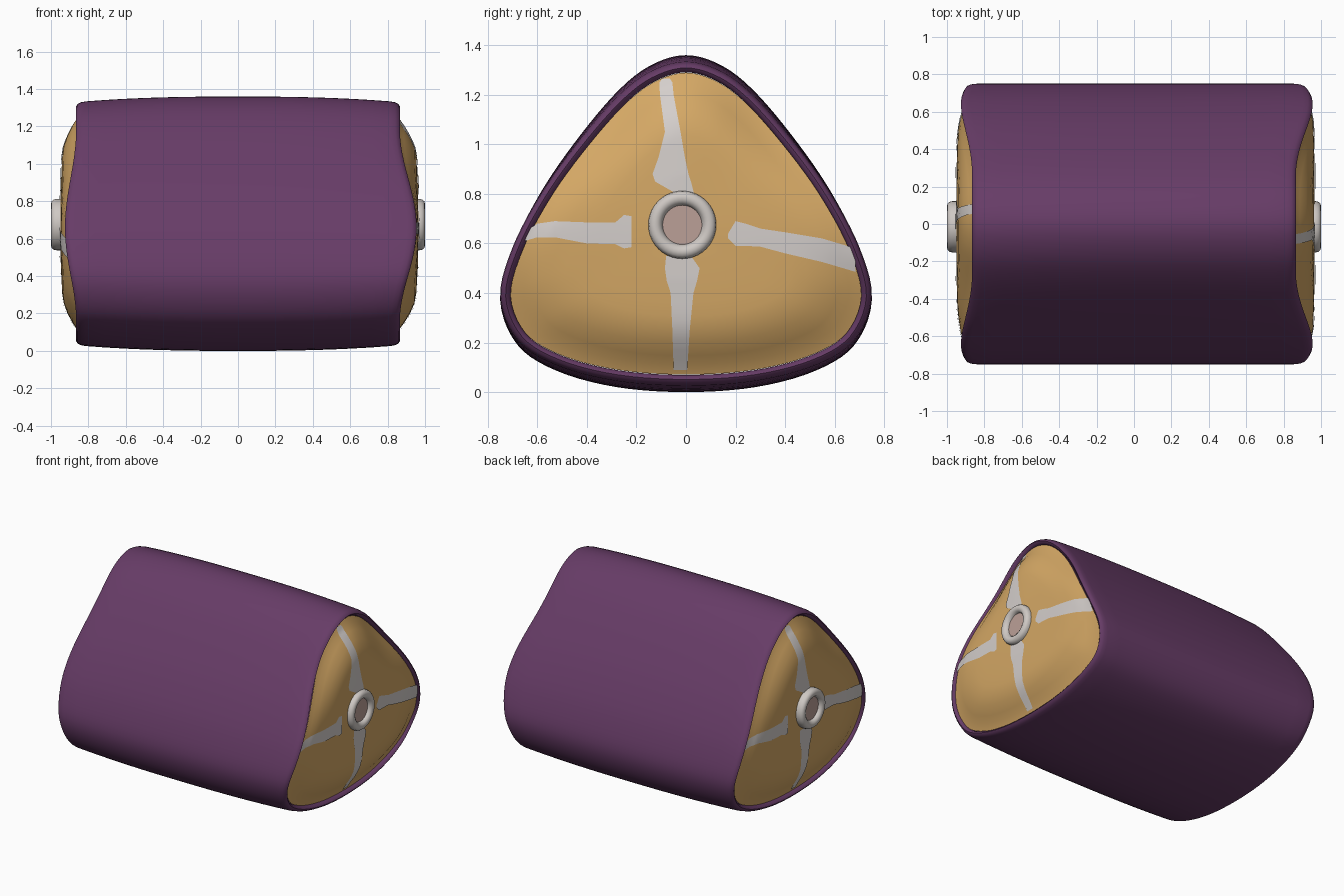
import bpy, bmesh, math
from mathutils import Vector

if "Cube" in bpy.data.objects:
    bpy.data.objects.remove(bpy.data.objects["Cube"])

ZC = 0.68
END = {1: (0.09, 0.965), -1: (0.06, 0.95)}   # rim bulge and cap apex of each end


def material(name, rgb):
    m = bpy.data.materials.new(name)
    m.diffuse_color = (*rgb, 1)
    m.use_nodes = True
    m.node_tree.nodes["Principled BSDF"].inputs["Base Color"].default_value = m.diffuse_color
    return m


PURPLE = material("purple_skin", (0.135, 0.045, 0.135))
TAN = material("tan_meat", (0.66, 0.39, 0.13))
FAT = material("white_fat", (0.66, 0.62, 0.60))
BONE = material("bone_white", (0.62, 0.58, 0.55))
PINK = material("pink_marrow", (0.50, 0.35, 0.31))


def loft(name, rows, mat, closed=True, facing=0, angle=50):
    """Skin rows of points into a mesh; facing forces normals toward +x or -x."""
    bm = bmesh.new()
    grid = [[bm.verts.new(p) for p in row] for row in rows]
    n = len(rows[0])
    for a, b in zip(grid, grid[1:]):
        for i in range(n if closed else n - 1):
            j = (i + 1) % n
            bm.faces.new((a[i], a[j], b[j], b[i]))
    bmesh.ops.remove_doubles(bm, verts=bm.verts, dist=1e-5)
    bmesh.ops.recalc_face_normals(bm, faces=bm.faces)
    bm.normal_update()
    if facing and sum(f.normal.x * f.calc_area() for f in bm.faces) * facing < 0:
        bmesh.ops.reverse_faces(bm, faces=bm.faces)
    me = bpy.data.meshes.new(name)
    bm.to_mesh(me)
    bm.free()
    me.materials.append(mat)
    ob = bpy.data.objects.new(name, me)
    bpy.context.collection.objects.link(ob)
    bpy.ops.object.select_all(action='DESELECT')
    bpy.context.view_layer.objects.active = ob
    ob.select_set(True)
    bpy.ops.object.shade_smooth_by_angle(angle=math.radians(angle))
    return ob


# Rounded triangular outline (y, z), closed Catmull-Rom through a mirrored half
half = [(0, 1.36), (0.15, 1.315), (0.29, 1.2), (0.455, 1.0), (0.59, 0.8), (0.70, 0.58),
        (0.75, 0.37), (0.68, 0.19), (0.52, 0.085), (0.28, 0.02), (0, 0)]
ctrl = [Vector(p) for p in half + [(-y, z) for y, z in half[-2:0:-1]]]
outline = []
for i in range(len(ctrl)):
    p0, p1, p2, p3 = (ctrl[(i + k) % len(ctrl)] for k in (-1, 0, 1, 2))
    for k in range(5):
        t = k / 5
        outline.append(0.5 * (2 * p1 + (p2 - p0) * t + (2 * p0 - 5 * p1 + 4 * p2 - p3) * t * t
                              + (3 * p1 - p0 - 3 * p2 + p3) * t ** 3))
N = len(outline)


def inset(i, d):
    t = (outline[(i + 1) % N] - outline[i - 1]).normalized()
    return outline[i] + Vector((t.y, -t.x)) * d      # clockwise outline: inward


def rim(z, s):
    u = min(1, abs(z - 0.67) / 0.56)
    return 0.865 + END[s][0] * (0.5 + 0.5 * math.cos(math.pi * u))


def barrel(z, x):
    return ZC + (z - ZC) * (1 - 0.045 * min(1, abs(x) / 0.87) ** 2.5)


# Skin sleeve with a rolled lip at both ends
LIP = [(0, -0.05), (0.003, -0.025), (0.01, -0.008), (0.022, 0), (0.034, -0.008),
       (0.043, -0.025), (0.046, -0.09)]


def skin_row(s, d, dx, f=1):
    row = []
    for i in range(N):
        x = s * f * (rim(outline[i].y, s) + dx)
        p = inset(i, d)
        row.append((x, p.x, barrel(p.y, x)))
    return row


rows = [skin_row(-1, d, dx) for d, dx in reversed(LIP)]
rows += [skin_row(1 if k > 0 else -1, 0, -0.05, abs(k) / 8) for k in range(-7, 8)]
rows += [skin_row(1, d, dx) for d, dx in LIP]
loft("skin_sleeve", rows, PURPLE)

# Domed meat cap: height along x by fraction of the way to the rim
inner = [Vector((p.x, barrel(p.y, 0.9))) for p in (inset(i, 0.042) for i in range(N))]
MID = Vector((0, 0.66))
DOME = [(0, 1), (0.35, 0.97), (0.6, 0.88), (0.69, 0.78), (0.78, 0.55), (0.87, 0.22),
        (0.93, 0.0), (1.0, -0.12)]


def dome(r):
    for (a, ga), (b, gb) in zip(DOME, DOME[1:]):
        if r <= b:
            return ga + (gb - ga) * (r - a) / (b - a)
    return DOME[-1][1]


def cap_x(r, z_edge, s):
    e = rim(z_edge, s)
    return e + (END[s][1] - e) * dome(r) - 0.012 * max(0, (r - 0.87) / 0.13)


def cap_point(y, z, s, lift):
    """Project a (y, z) position on to the cap."""
    v = Vector((y, z)) - MID
    for i in range(N):
        a, b = inner[i] - MID, inner[(i + 1) % N] - MID
        ca, cb = a.x * v.y - a.y * v.x, b.x * v.y - b.y * v.x
        if ca <= 0 <= cb or cb <= 0 <= ca:
            t = ca / (ca - cb) if ca != cb else 0
            e = a.lerp(b, t)
            if e.dot(v) > 0:
                r = min(1, v.length / e.length)
                return (s * (cap_x(r, e.y + MID.y, s) + lift), y, z)
    return (s * (END[s][1] + lift), y, z)


# Fat streaks: (position along streak, low edge, high edge)
UPRIGHT = {
    "upper": [(1.265, -0.095, -0.065), (1.25, -0.108, -0.055), (1.2, -0.105, -0.05),
              (1.05, -0.085, -0.022), (0.95, -0.11, -0.005), (0.88, -0.135, 0.01),
              (0.85, -0.125, 0.02), (0.79, -0.02, 0.035)],
    "lower": [(0.55, -0.08, 0.02), (0.5, -0.085, 0.055), (0.45, -0.078, 0.045),
              (0.4, -0.062, 0.03), (0.25, -0.055, 0.015), (0.09, -0.05, 0.005)]}
SIDEWAYS = {
    "left": [(-0.22, 0.585, 0.71), (-0.25, 0.58, 0.715), (-0.285, 0.597, 0.685),
             (-0.4, 0.60, 0.685), (-0.53, 0.625, 0.69), (-0.6, 0.625, 0.68), (-0.65, 0.61, 0.65)],
    "right": [(0.17, 0.62, 0.64), (0.2, 0.59, 0.69), (0.24, 0.59, 0.68), (0.3, 0.587, 0.66),
              (0.4, 0.56, 0.645), (0.55, 0.525, 0.62), (0.685, 0.485, 0.58)]}


def streak(name, table, upright, s):
    rows = []
    for a, b in zip(table, table[1:]):
        for k in range(5):
            c, lo, hi = (p + (q - p) * k / 4 for p, q in zip(a, b))
            if rows and k == 0:
                continue
            across = [lo + (hi - lo) * j / 5 for j in range(6)]
            pts = [(w, c) if upright else (c, w) for w in across]
            rows.append([cap_point(s * y, z, s, 0.005) for y, z in pts])
    loft(name, rows, FAT, closed=False, facing=s)


def lathe(name, profile, s, mat):
    rows = []
    for r, x in profile:
        rows.append([(s * x, -0.015 + r * math.cos(a), 0.675 + r * math.sin(a))
                     for a in (2 * math.pi * k / 40 for k in range(40))])
    loft(name, rows, mat, facing=s)


for s, side in ((1, "right"), (-1, "left")):
    rows = []
    for r in (0.0, 0.2, 0.35, 0.5, 0.6, 0.69, 0.78, 0.87, 0.93, 1.0):
        row = []
        for p in inner:
            q = MID.lerp(p, r)
            row.append((s * cap_x(r, p.y, s), q.x, q.y))
        rows.append(row)
    loft("meat_cap_" + side, rows, TAN, facing=s)
    for k, t in UPRIGHT.items():
        streak(f"fat_streak_{k}_{side}", t, True, s)
    for k, t in SIDEWAYS.items():
        streak(f"fat_streak_{k}_{side}", t, False, s)
    # Bone ring and marrow
    lathe("bone_ring_" + side, [(0.078, 0.965), (0.080, 0.978), (0.088, 0.992), (0.1, 0.999),
                                (0.112, 1.0), (0.125, 0.996), (0.134, 0.985), (0.137, 0.97),
                                (0.137, 0.93)], s, BONE)
    lathe("marrow_" + side, [(0, 0.973), (0.04, 0.973), (0.08, 0.973)], s, PINK)
